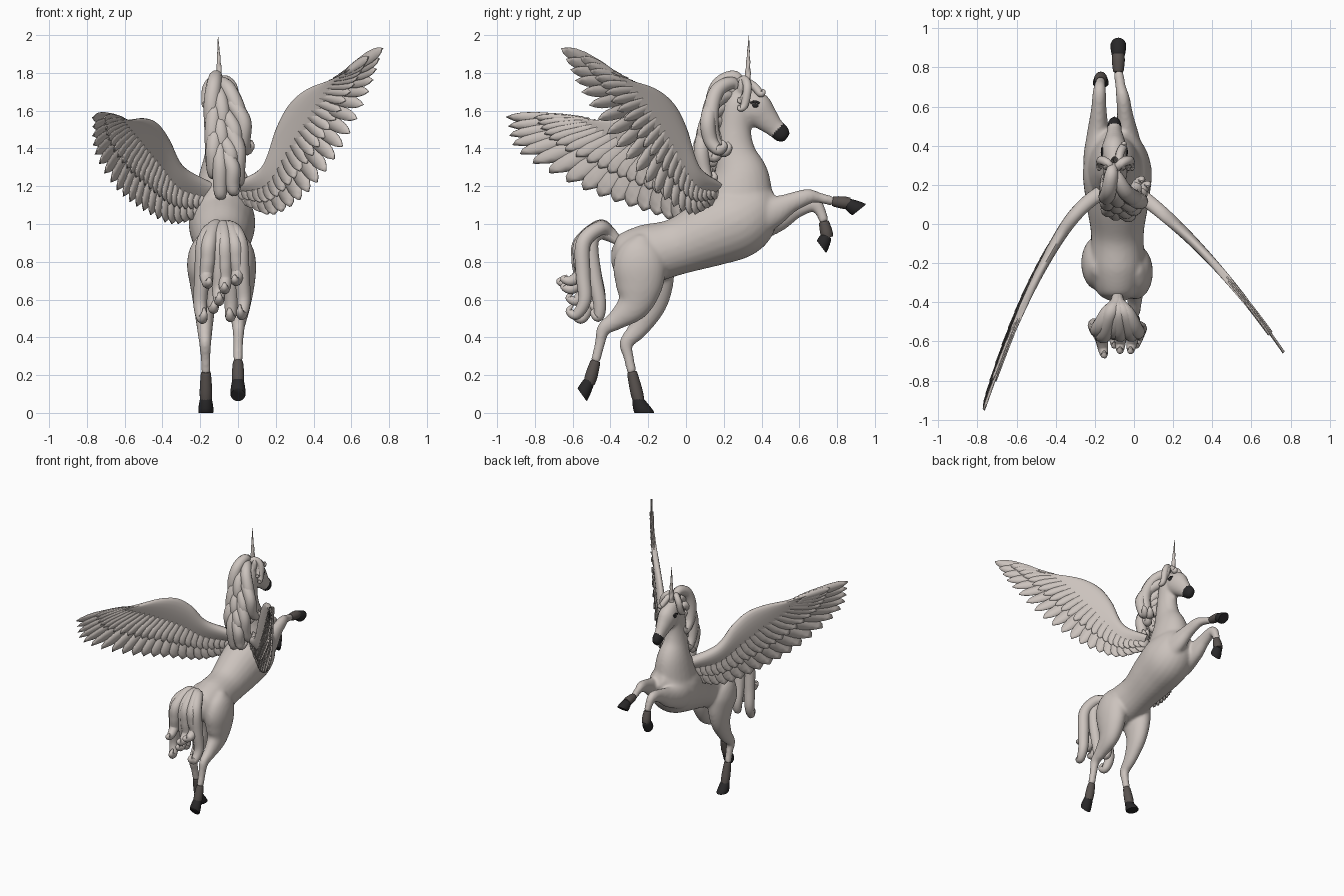
import bpy, bmesh, math
from mathutils import Vector

cube = bpy.data.objects.get("Cube")
if cube:
    bpy.data.objects.remove(cube)


def material(name, colour):
    m = bpy.data.materials.new(name)
    m.use_nodes = True
    m.diffuse_color = (*colour, 1)
    m.node_tree.nodes["Principled BSDF"].inputs["Base Color"].default_value = (*colour, 1)
    return m


COAT = material("pale_coat", (.60, .545, .51))
SOCK = material("brown_sock", (.10, .085, .078))
DARK = material("dark_hoof", (.022, .021, .022))


def spline(points, steps):
    """Smooth curve through points of any dimension."""
    pts = [Vector(p) for p in points]
    pts = [pts[0] * 2 - pts[1]] + pts + [pts[-1] * 2 - pts[-2]]
    out = []
    for before, start, end, after in zip(pts, pts[1:], pts[2:], pts[3:]):
        for i in range(steps):
            t = i / steps
            out.append((start * 2 + (end - before) * t
                        + (before * 2 - start * 5 + end * 4 - after) * t * t
                        + (start * 3 - before - end * 3 + after) * t ** 3) / 2)
    return out + [pts[-2]]


def point_at(curve, t):
    """Point at a fraction of a sampled curve."""
    position = t * (len(curve) - 1)
    i = min(int(position), len(curve) - 2)
    return curve[i].lerp(curve[i + 1], position - i)


def circle(count):
    return [math.tau * k / count for k in range(count)]


def skin(bm, rings):
    """Closed surface over a row of rings."""
    rows = [[bm.verts.new(p) for p in ring] for ring in rings]
    count = len(rows[0])
    for lower, upper in zip(rows, rows[1:]):
        for i in range(count):
            j = (i + 1) % count
            bm.faces.new((lower[i], lower[j], upper[j], upper[i]))
    bm.faces.new(rows[0])
    bm.faces.new(rows[-1][::-1])


def tube(bm, points, flat=1, extra=0, sides=16):
    """Tube through x, y, z, radius points; flat and extra set its width."""
    path = spline(points, 6)
    centres = [Vector(p[:3]) for p in path]
    rings = []
    for i, centre in enumerate(centres):
        along = (centres[min(i + 1, len(path) - 1)] - centres[max(i - 1, 0)]).normalized()
        side = (Vector((1, 0, 0)) - along * along.x).normalized()
        up = along.cross(side)
        height = max(path[i][3], .003)
        width = height * flat + extra
        rings.append([centre + up * height * math.sin(a) + side * width * math.cos(a)
                      for a in circle(sides)])
    skin(bm, rings)


def finish(name, bm, mat, angle=50):
    bmesh.ops.recalc_face_normals(bm, faces=bm.faces)
    mesh = bpy.data.meshes.new(name)
    bm.to_mesh(mesh)
    bm.free()
    mesh.materials.append(mat)
    ob = bpy.data.objects.new(name, mesh)
    bpy.context.collection.objects.link(ob)
    bpy.ops.object.select_all(action='DESELECT')
    ob.select_set(True)
    bpy.context.view_layer.objects.active = ob
    bpy.ops.object.shade_smooth_by_angle(angle=math.radians(angle))
    return ob


def trunk(bm, x, flat, points):
    tube(bm, [(x, *p) for p in points], flat, sides=24)


def leg(bm, name, hip_x, foot_x, path, ankle, toe, heel):
    """Leg skin goes into the body; sock and hoof are separate parts."""
    last = len(path) - 1
    tube(bm, [(hip_x + (foot_x - hip_x) * i / last, *p) for i, p in enumerate(path)],
         .55, .012, 24)
    top = Vector((foot_x, *path[-1][:2]))
    ankle, toe, heel = (Vector((foot_x, *p)) for p in (ankle, toe, heel))
    sock, hoof = bmesh.new(), bmesh.new()
    tube(sock, [(*top.lerp(ankle, t), r)
                for t, r in ((-.05, .024), (.1, .028), (.7, .033), (1.1, .03))])
    finish(name + "_sock", sock, SOCK)
    # Hoof widens from the ankle to a slanted flat sole
    sole, half = (toe + heel) / 2, (toe - heel) / 2
    rings = []
    for t, swell in ((-.15, .9), (0, 1), (.3, 1.05), (.65, 1.05), (.93, 1), (1, .93)):
        long = (half.normalized() * .032).lerp(half, t) * swell
        wide = Vector(((.032 + .009 * t) * swell, 0, 0))
        rings.append([ankle.lerp(sole, t) + long * math.sin(a) + wide * math.cos(a)
                      for a in circle(20)])
    skin(hoof, rings)
    finish(name + "_hoof", hoof, DARK)


# Torso, neck and head: y, z, radius
body_bm = bmesh.new()
trunk(body_bm, -.085, .9, [(-.395, .83, .04), (-.35, .83, .115), (-.22, .84, .155), (-.05, .88, .15),
                           (.12, .95, .18), (.28, 1.02, .195), (.4, 1.1, .14), (.475, 1.14, .05)])
trunk(body_bm, -.095, .75, [(.28, 1.1, .19), (.29, 1.25, .152), (.265, 1.38, .105),
                            (.26, 1.5, .085), (.28, 1.63, .08), (.31, 1.7, .05)])
trunk(body_bm, -.1, .75, [(.28, 1.69, .05), (.36, 1.62, .09), (.42, 1.56, .072),
                          (.47, 1.51, .052), (.51, 1.475, .048), (.535, 1.455, .03)])

# Legs
leg(body_bm, "left_front_leg", -.01, -.08,
    [(.22, .98, .05), (.32, 1.02, .12), (.45, 1.06, .085), (.55, 1.11, .055), (.645, 1.145, .042),
     (.7, 1.14, .029), (.78, 1.12, .026)], (.86, 1.11), (.955, 1.105), (.88, 1.045))
leg(body_bm, "right_front_leg", -.19, -.17,
    [(.22, .97, .05), (.32, 1, .11), (.47, 1.03, .08), (.58, 1.08, .052), (.675, 1.105, .041),
     (.715, 1.06, .029), (.73, 1.01, .026)], (.748, .935), (.742, .845), (.692, .912))
leg(body_bm, "left_hind_leg", .01, 0,
    [(-.23, .94, .03), (-.24, .87, .11), (-.245, .78, .14), (-.25, .67, .125), (-.28, .57, .09),
     (-.37, .49, .053), (-.435, .445, .038), (-.455, .37, .028), (-.48, .27, .026)],
    (-.51, .165), (-.525, .06), (-.575, .13))
leg(body_bm, "right_hind_leg", -.185, -.17,
    [(-.23, .94, .03), (-.22, .87, .11), (-.2, .78, .14), (-.18, .68, .115), (-.19, .57, .085),
     (-.25, .45, .055), (-.315, .37, .038), (-.305, .3, .028), (-.285, .21, .026)],
    (-.252, .07), (-.165, 0), (-.275, 0))

# Ears
for x in (-.14, -.06):
    tube(body_bm, [(x, .29, 1.7, .02), (x, .295, 1.75, .022), (x, .3, 1.79, .006)])

# Blend the body into one smooth skin
raw = finish("body_blend", body_bm, COAT)
remesh = raw.modifiers.new("blend", 'REMESH')
remesh.mode = 'VOXEL'
remesh.voxel_size = .01
relax = raw.modifiers.new("relax", 'SMOOTH')
relax.iterations = 12
evaluated = raw.evaluated_get(bpy.context.evaluated_depsgraph_get())
bm = bmesh.new()
bm.from_mesh(evaluated.to_mesh())
bpy.data.objects.remove(raw)
body = finish("body", bm, COAT, 180)
body.data.materials.append(DARK)

# Dark muzzle
for face in body.data.polygons:
    c = face.center
    muzzle = c.z > 1.38 and c.y > .43 and .75 * c.y - .65 * c.z > -.612
    face.material_index = 1 if muzzle else 0

# Eyes with a brow line
for name, side in (("right_eye", -1), ("left_eye", 1)):
    bm = bmesh.new()
    bmesh.ops.create_uvsphere(bm, u_segments=16, v_segments=10, radius=.015)
    for v in bm.verts:
        v.co += Vector((-.1 + side * .055, .367 + v.co.y / 2, 1.627))
    tube(bm, [(-.1 + side * .062, .34 + .025 * k, 1.64 + .008 * math.sin(k * 1.6), .006)
              for k in range(3)])
    finish(name, bm, DARK)

# Spiral horn
bm = bmesh.new()
base, tip = Vector((-.097, .325, 1.71)), Vector((-.106, .333, 2))
skin(bm, [[base.lerp(tip, t) + Vector((math.cos(a), math.sin(a), 0))
           * (.0206 - .02 * t) * (1 + .12 * math.cos(2 * a - 30 * t)) for a in circle(16)]
          for t in (i / 40 for i in range(41))])
finish("horn", bm, COAT)


def lock(bm, start, moves, radius):
    """Tapered hair lock through offsets from its start."""
    start = Vector(start)
    pts = [start] + [start + Vector(m) for m in moves]
    tube(bm, [(*p, radius * math.sin(math.pi * (.2 + .75 * k / len(moves))))
              for k, p in enumerate(pts)], sides=10)


# Mane: overlapping locks along the crest, most of them swept to the left
bm = bmesh.new()
for i in range(12):
    u = i / 11
    s = (-.03, .12, .03, .16)[i % 4] * (1 - .5 * u)
    back = .16 - .05 * u
    fall = -.29 + .09 * u - .05 * math.sin(i * 2)
    lock(bm, (-.11, .3 - .14 * u, 1.745 - .37 * u),
         [(s * .2, -.05, .035), (s * .6, -back * .8, -.01), (s, -back, fall * .4),
          (s, -back * .9, fall * .8), (s * 1.1, -.09, fall), (s * 1.3, -.06, fall + .02),
          (s * 1.3, -.07, fall + .05)], .042)
# Forelock: side locks behind the eyes and a short curl over the brow
for x, drop in ((.075, .12), (.06, .08), (-.065, .1)):
    lock(bm, (-.1, .27, 1.75), [(x * .5, .04, .015), (x, .055, -.03), (x * 1.1, .04, -drop),
                                (x * 1.2, .015, -drop - .02), (x * 1.2, .01, -drop)], .024)
lock(bm, (-.1, .28, 1.75), [(.02, .04, .005), (.03, .085, -.025), (.045, .115, -.06),
                            (.05, .13, -.05), (.05, .125, -.035)], .022)
finish("mane", bm, COAT)

# Tail: arched locks that fan out and end in curls
bm = bmesh.new()
for i in range(8):
    x = .03 * (i - 3.5)
    back = .18 + .1 * math.sin(i * 2.2)
    drop = .31 + .1 * math.cos(i * 2.6)
    arch = .03 + back * .17
    lock(bm, (-.085, -.36, .91),
         [(x * .1, -.05, arch * .7), (x * .5, -.1, arch), (x * .9, -.12 - back * .3, -.01),
          (x, -.09 - back * .45, -drop * .45), (x * 1.1, -.05 - back * .6, -drop * .8),
          (x, -.03 - back * .9, -drop), (x * .9, -.05 - back, -drop * .95),
          (x * .9, -.03 - back, -drop * .87)], .042)
finish("tail", bm, COAT)


def wing(name, side, lead, tips, root_y, slope, bend, twist):
    """Smooth arm with fanned feathers, laid on a curved, twisted upright sheet."""
    lead, tips = spline(lead, 8), spline(tips, 8)

    def place(p, lift):
        y = root_y - slope * abs(p.x) - bend * p.x ** 2 + twist * abs(p.x) * (1.57 - p.y)
        return Vector((p.x + side * lift * .75, y + lift * .65, p.y))

    bm = bmesh.new()
    rings = []
    for i in range(41):
        t = i / 40
        start, end = point_at(lead, t), point_at(tips, t)
        thick = .034 - .022 * t
        rings.append([place(start.lerp(end, .26 - .26 * math.cos(a)),
                            thick * math.sin(a) * (1 + math.cos(a)) * .8 + .005 * math.sin(a))
                      for a in circle(20)])
    skin(bm, rings)
    finish(name + "_arm", bm, COAT)

    # Long pointed flight feathers, then a shorter layer on both faces
    bm = bmesh.new()
    for count, reach, width, lift in ((21, 1, .04, 0), (25, .72, .03, .008), (25, .72, .03, -.008)):
        for i in range(count):
            t = i / (count - 1)
            start, end = point_at(lead, t), point_at(tips, t)
            root, tip = start.lerp(end, .2), start.lerp(end, reach)
            along = (tip - root).normalized()
            across = Vector((-along.y, along.x)) * width * (1 - .2 * t)
            rows = []
            for s, w in ((0, .5), (.3, .85), (.65, 1), (.82, .85), (.92, .55), (1, .05)):
                c = root.lerp(tip, s)
                rows.append([bm.verts.new(place(c + across * w * e, lift + .005 * e))
                             for e in (-1, 0, 1)])
            for upper, lower in zip(rows, rows[1:]):
                for k in range(2):
                    bm.faces.new((upper[k], upper[k + 1], lower[k + 1], lower[k]))
    feathers = finish(name + "_feathers", bm, COAT, 30)
    solid = feathers.modifiers.new("thickness", 'SOLIDIFY')
    solid.thickness = .005
    solid.offset = 0


wing("left_wing", 1,
     [(0, 1.22), (.14, 1.31), (.21, 1.51), (.28, 1.64), (.38, 1.72), (.52, 1.765)],
     [(.06, 1.1), (.19, 1.05), (.37, 1.17), (.55, 1.41), (.69, 1.7), (.765, 1.93)],
     .17, .72, .47, 0)
wing("right_wing", -1,
     [(-.15, 1.22), (-.3, 1.31), (-.37, 1.45), (-.43, 1.535), (-.5, 1.56), (-.58, 1.55)],
     [(-.22, 1.03), (-.35, 1), (-.5, 1.07), (-.64, 1.18), (-.755, 1.37), (-.768, 1.565)],
     .2, 0, 1.95, .25)
